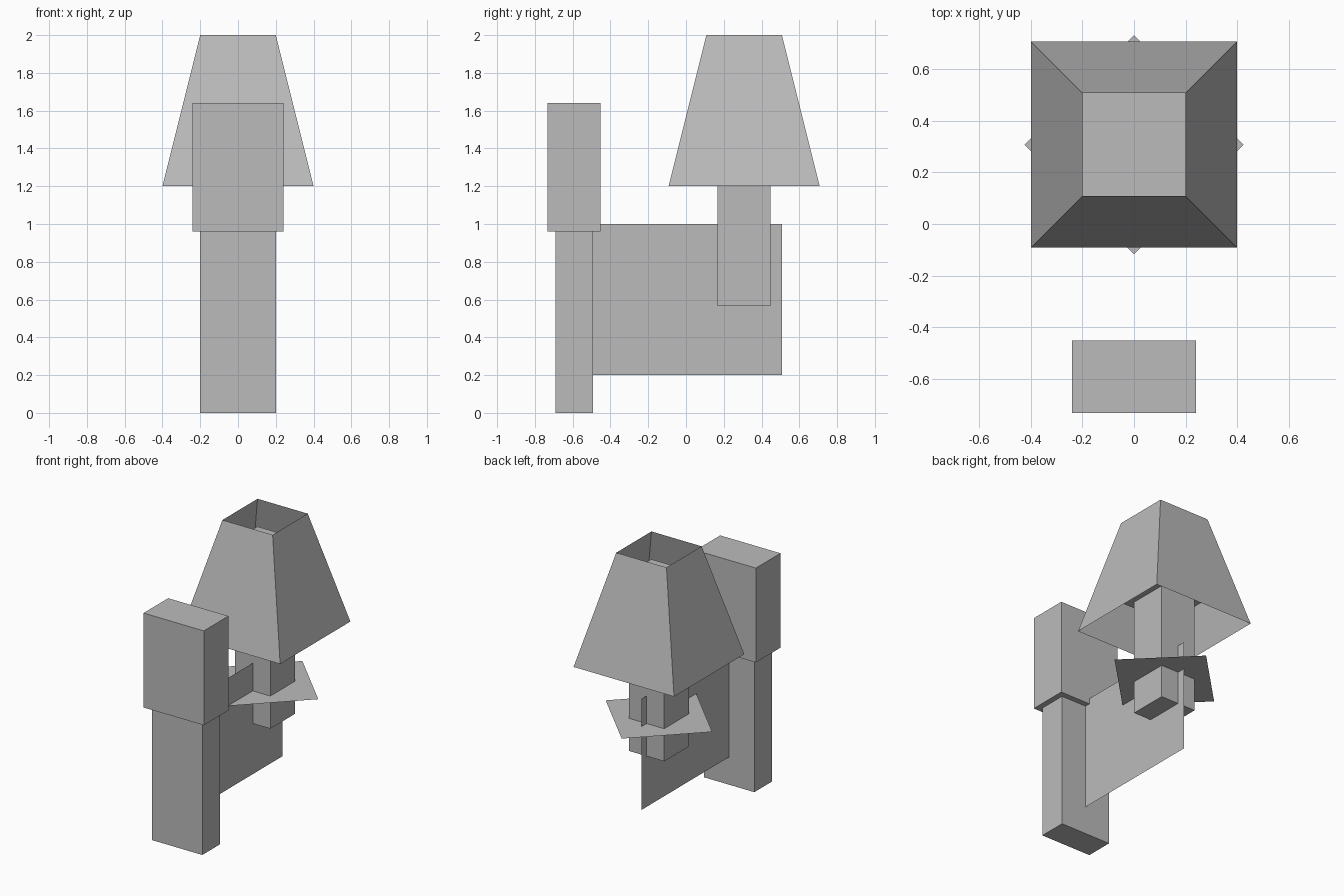
import bpy
import bmesh
from mathutils import Matrix
from math import radians

cube = bpy.data.objects.get("Cube")
if cube:
    bpy.data.objects.remove(cube, do_unlink=True)

GREY = (0.5, 0.5, 0.5, 1.0)
grey = bpy.data.materials.new("plain grey")
grey.use_nodes = True
grey.diffuse_color = GREY
grey.node_tree.nodes["Principled BSDF"].inputs["Base Color"].default_value = GREY

LAMP_Y = 0.308    # axis of the lamp
MOUNT_Y = -0.592  # axis of the front mount


def add_object(name, bm):
    mesh = bpy.data.meshes.new(name)
    bm.to_mesh(mesh)
    bm.free()
    mesh.materials.append(grey)
    obj = bpy.data.objects.new(name, mesh)
    bpy.context.collection.objects.link(obj)
    return obj


def box(name, y, width, depth, bottom, top):
    bm = bmesh.new()
    place = (Matrix.Translation((0, y, (bottom + top) / 2))
             @ Matrix.Diagonal((width, depth, top - bottom, 1)))
    bmesh.ops.create_cube(bm, size=1, matrix=place)
    return add_object(name, bm)


def sheet(name, matrix):
    bm = bmesh.new()
    bmesh.ops.create_grid(bm, x_segments=1, y_segments=1, size=0.5, matrix=matrix)
    return add_object(name, bm)


# Front mount: slim column with a wider block on top
box("mount_column", MOUNT_Y, 0.4, 0.2, 0, 1.0)
box("mount_block", MOUNT_Y, 0.48, 0.28, 0.96, 1.64)

# Thin upright bracket joining the mount to the lamp
sheet("bracket_panel", Matrix.Translation((0, 0.008, 0.6))
      @ Matrix.Rotation(radians(90), 4, "Y")
      @ Matrix.Diagonal((0.8, 1, 1, 1)))

# Lamp post, bulb and diamond drip tray
box("lamp_post", LAMP_Y, 0.28, 0.28, 0.565, 1.4)
box("lamp_bulb", LAMP_Y, 0.4, 0.4, 1.4, 1.8)
sheet("drip_tray", Matrix.Translation((0, LAMP_Y, 0.8))
      @ Matrix.Rotation(radians(45), 4, "Z")
      @ Matrix.Scale(0.6, 4))

# Tapered square shade, open at both ends
bm = bmesh.new()
rings = []
for half, z in ((0.4, 1.2), (0.2, 2.0)):
    rings.append([bm.verts.new((sx * half, LAMP_Y + sy * half, z))
                  for sx, sy in ((-1, -1), (1, -1), (1, 1), (-1, 1))])
low, high = rings
for i in range(4):
    j = (i + 1) % 4
    bm.faces.new((low[i], low[j], high[j], high[i]))
add_object("lamp_shade", bm)
